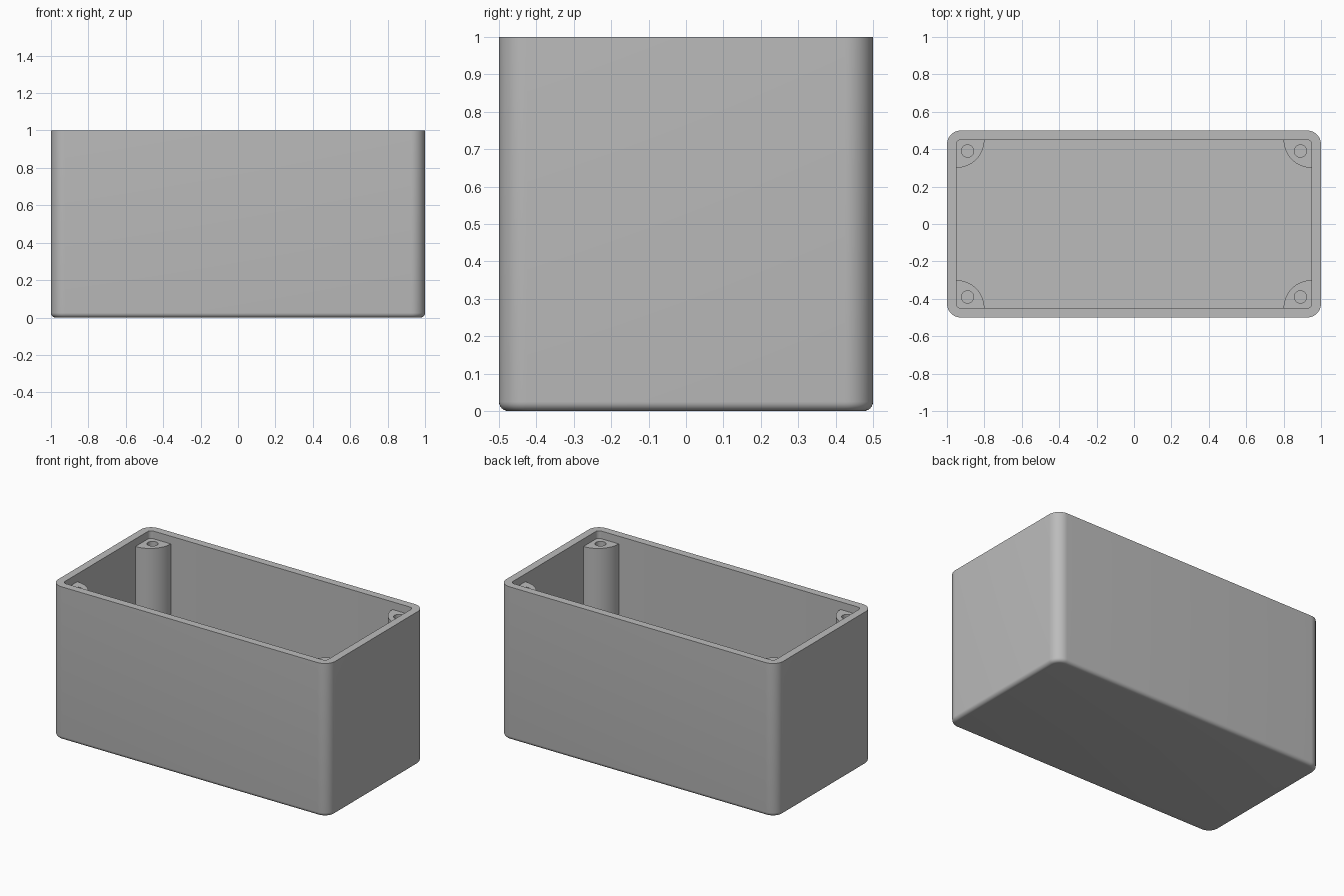
import bpy, bmesh, math

old = bpy.data.objects.get("Cube")
if old:
    bpy.data.objects.remove(old)

# Overall sizes
HX, HY, HEIGHT = 1.0, 0.5, 1.0
WALL, FLOOR = 0.05, 0.05
CORNER, FILLET = 0.075, 0.025
POST_R, POST_TOP = 0.15, 0.95
HOLE_R, HOLE_INSET, HOLE_DEPTH = 0.033, 0.06, 0.5

# Plain grey plastic
grey = bpy.data.materials.new("grey_plastic")
grey.use_nodes = True
colour = (0.5, 0.5, 0.5, 1)
grey.diffuse_color = colour
grey.node_tree.nodes["Principled BSDF"].inputs["Base Color"].default_value = colour


def arc(cx, cy, radius, start, sweep, steps):
    """Points along a circular arc, angles in degrees."""
    angles = [math.radians(start + sweep * i / steps) for i in range(steps + 1)]
    return [(cx + radius * math.cos(a), cy + radius * math.sin(a)) for a in angles]


def rounded_rect(inset):
    """Outline of the box, moved inward by inset."""
    cx, cy = HX - CORNER, HY - CORNER
    points = []
    for i, (sx, sy) in enumerate([(1, 1), (-1, 1), (-1, -1), (1, -1)]):
        points += arc(sx * cx, sy * cy, CORNER - inset, 90 * i, 90, 12)
    return points


def add_ring(bm, points, z):
    return [bm.verts.new((x, y, z)) for x, y in points]


def join_rings(bm, a, b):
    for i in range(len(a)):
        j = (i + 1) % len(a)
        bm.faces.new((a[i], a[j], b[j], b[i]))


def finish(bm, name):
    """Turn the mesh into a shaded object."""
    bmesh.ops.recalc_face_normals(bm, faces=bm.faces)
    mesh = bpy.data.meshes.new(name)
    bm.to_mesh(mesh)
    bm.free()
    mesh.materials.append(grey)
    obj = bpy.data.objects.new(name, mesh)
    bpy.context.collection.objects.link(obj)
    bpy.ops.object.select_all(action="DESELECT")
    obj.select_set(True)
    bpy.context.view_layer.objects.active = obj
    bpy.ops.object.shade_smooth_by_angle(angle=math.radians(30))


# Open box: filleted base, outer wall, rim, inner wall, floor
bm = bmesh.new()
levels = [(FILLET - r, FILLET + z) for r, z in arc(0, 0, FILLET, -90, 90, 6)]
levels += [(0, HEIGHT), (WALL, HEIGHT), (WALL, FLOOR)]
rings = [add_ring(bm, rounded_rect(inset), z) for inset, z in levels]
for lower, upper in zip(rings, rings[1:]):
    join_rings(bm, lower, upper)
bm.faces.new(rings[0])
bm.faces.new(rings[-1])
finish(bm, "box_body")


# Quarter-round screw post with a blind hole in its top
def screw_post(name, sx, sy):
    bm = bmesh.new()
    cx, cy = HX - WALL, HY - WALL
    outline = [(cx, cy)] + arc(cx, cy, POST_R, 180, 90, 24)
    hole = arc(cx - HOLE_INSET, cy - HOLE_INSET, HOLE_R, 0, 360, 24)[:-1]

    def place(points, z):
        return add_ring(bm, [(sx * x, sy * y) for x, y in points], z)

    base, top = place(outline, FLOOR), place(outline, POST_TOP)
    hole_top, hole_end = place(hole, POST_TOP), place(hole, POST_TOP - HOLE_DEPTH)
    join_rings(bm, base, top)
    join_rings(bm, hole_top, hole_end)
    bm.faces.new(base)
    bm.faces.new(hole_end)
    # Flat top surrounding the hole
    rim = [e for e in bm.edges if e.is_boundary]
    bmesh.ops.triangle_fill(bm, edges=rim, use_beauty=True)
    finish(bm, name)


for side, sx in (("left", 1), ("right", -1)):
    for end, sy in (("front", -1), ("back", 1)):
        screw_post(f"{end}_{side}_screw_post", sx, sy)
